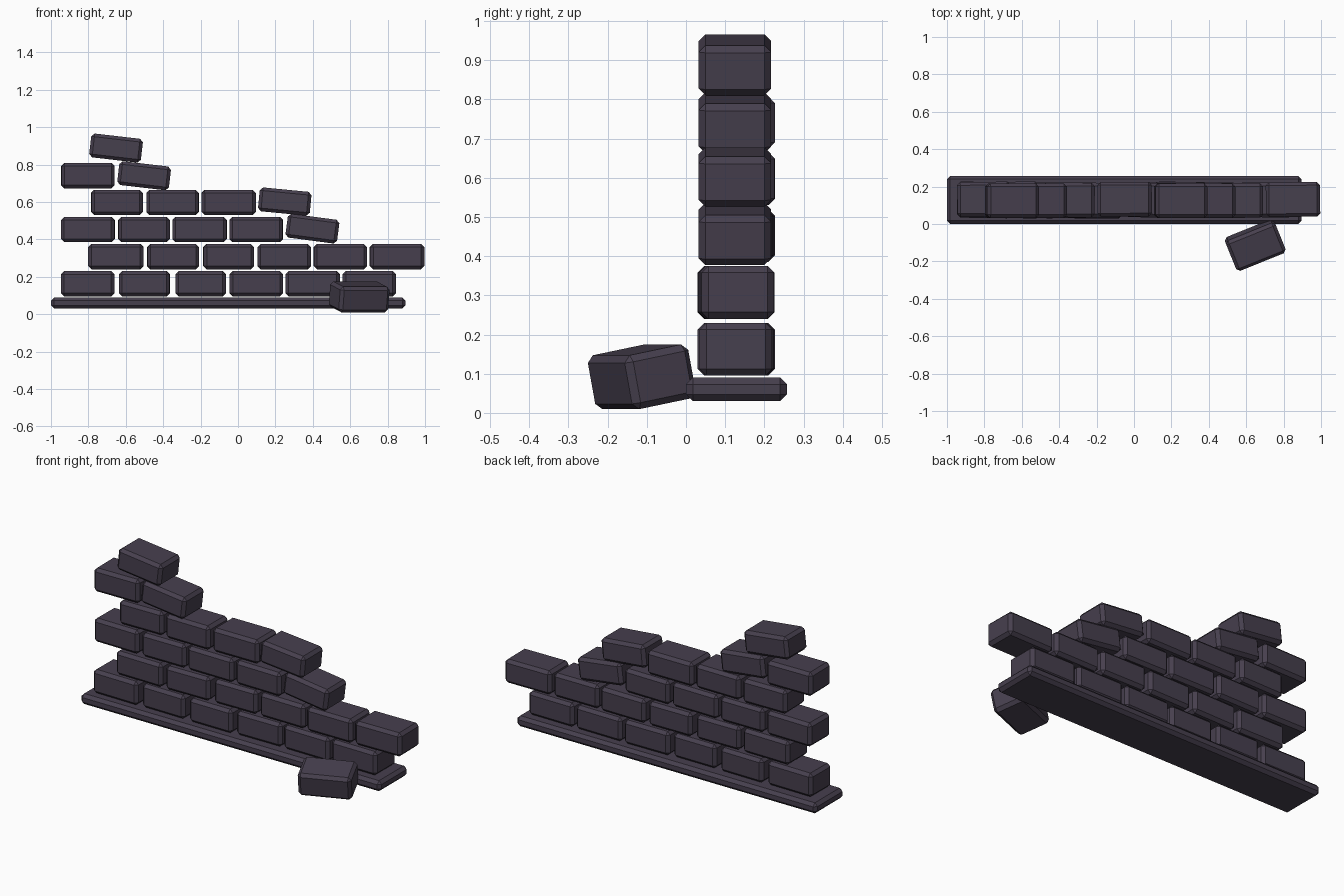
import bpy
import random
from math import radians

random.seed(4)
cube = bpy.data.objects.get("Cube")
if cube:
    bpy.data.objects.remove(cube, do_unlink=True)

# One dark stone colour
stone = bpy.data.materials.new("dark_stone")
stone.use_nodes = True
colour = (0.062, 0.050, 0.076, 1)
stone.diffuse_color = colour
bsdf = stone.node_tree.nodes["Principled BSDF"]
bsdf.inputs["Base Color"].default_value = colour
bsdf.inputs["Roughness"].default_value = 0.9


def block(name, centre, size, rotation=(0, 0, 0), chamfer=0.017):
    """Flat-faced stone block with chamfered edges; rotation in degrees."""
    bpy.ops.mesh.primitive_cube_add(size=1, location=centre)
    ob = bpy.context.object
    ob.name = name
    ob.scale = size
    bpy.ops.object.transform_apply(location=False, rotation=False, scale=True)
    ob.rotation_euler = [radians(a) for a in rotation]
    bevel = ob.modifiers.new("chamfer", 'BEVEL')
    bevel.width = chamfer
    bevel.segments = 1
    ob.data.materials.append(stone)
    return ob


# Base slab
block("base_slab", (-0.052, 0.129, 0.06), (1.895, 0.257, 0.06))

# Level courses: bottom height, then left and right end of each brick
HEIGHT = 0.135
courses = [
    (0.095, [(-0.945, -0.66), (-0.635, -0.365), (-0.335, -0.065),
             (-0.045, 0.24), (0.255, 0.545), (0.56, 0.845)]),
    (0.24, [(-0.80, -0.505), (-0.485, -0.21), (-0.185, 0.085),
            (0.105, 0.39), (0.405, 0.69), (0.705, 0.995)]),
    (0.385, [(-0.945, -0.66), (-0.64, -0.365), (-0.35, -0.06),
             (-0.045, 0.24)]),
    (0.53, [(-0.785, -0.51), (-0.49, -0.21), (-0.195, 0.095)]),
    (0.673, [(-0.945, -0.66)]),
]
for row, (bottom, bricks) in enumerate(courses, 1):
    for n, (left, right) in enumerate(bricks, 1):
        y = 0.128 + random.uniform(-0.006, 0.006)
        block(f"brick_row_{row}_{n}",
              ((left + right) / 2, y, bottom + HEIGHT / 2),
              (right - left, 0.185, HEIGHT),
              (0, 0, random.uniform(-1, 1)))

# Loose bricks tipping down at the broken edge: x, z, tilt
loose = [(0.398, 0.457, 7.5), (0.25, 0.602, 5.5),
         (-0.502, 0.74, 6.6), (-0.652, 0.888, 6.6)]
for n, (x, z, tilt) in enumerate(loose, 1):
    block(f"loose_brick_{n}", (x, 0.125, z), (0.278, 0.185, 0.128),
          (0, tilt, 0))

# Fallen brick leaning on the slab
block("fallen_brick", (0.648, -0.113, 0.092), (0.285, 0.178, 0.14),
      (11, 0, 22))
